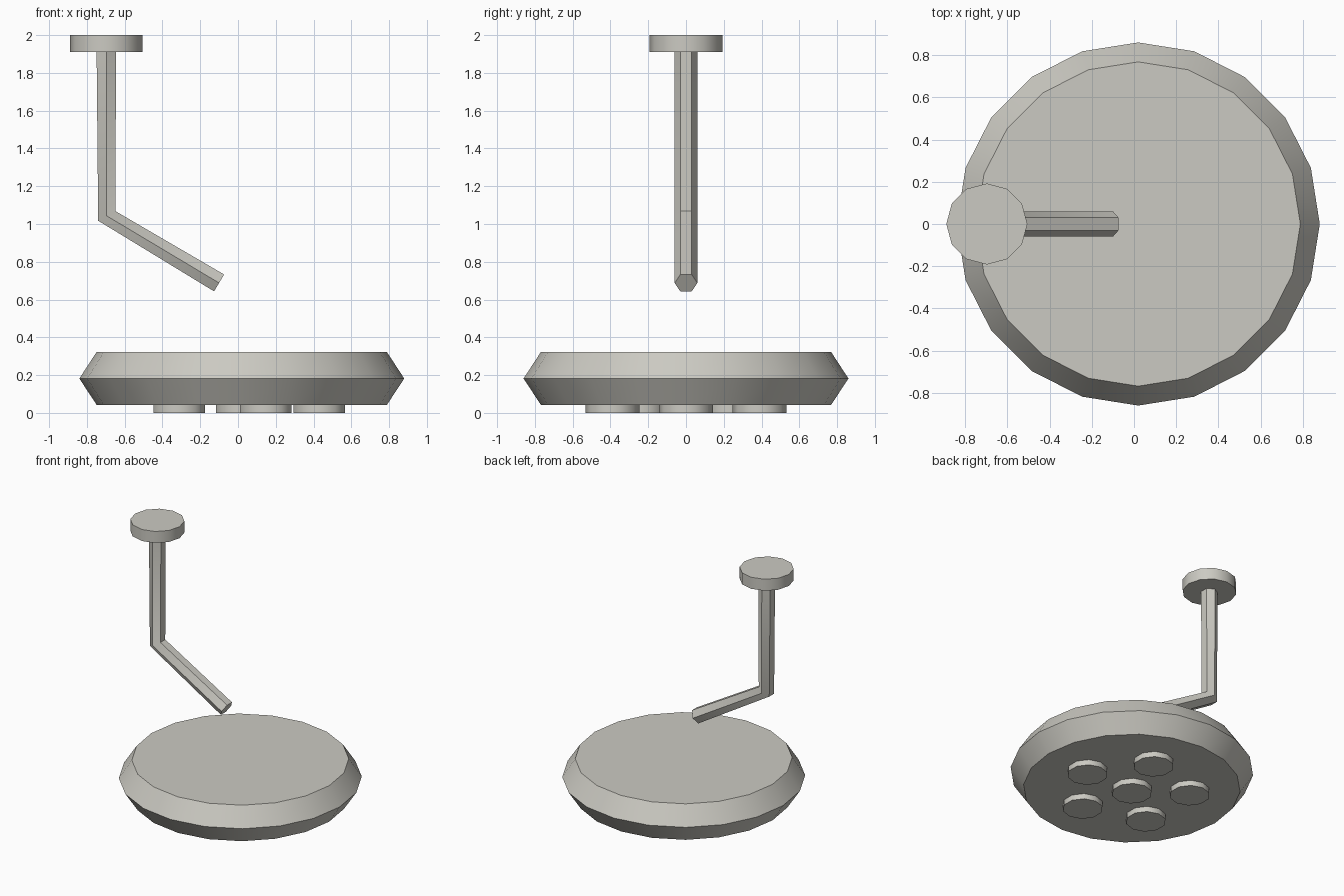
import bpy, bmesh, math
from mathutils import Vector

if "Cube" in bpy.data.objects:
    bpy.data.objects.remove(bpy.data.objects["Cube"])

grey = bpy.data.materials.new("light_warm_grey")
grey.diffuse_color = (0.60, 0.59, 0.54, 1)
grey.use_nodes = True
grey.node_tree.nodes["Principled BSDF"].inputs["Base Color"].default_value = grey.diffuse_color


def loft(name, rings):
    """Skin a list of equal-sized point rings and cap both ends."""
    bm = bmesh.new()
    loops = [[bm.verts.new(p) for p in ring] for ring in rings]
    n = len(loops[0])
    for a, b in zip(loops, loops[1:]):
        for i in range(n):
            j = (i + 1) % n
            bm.faces.new((a[i], a[j], b[j], b[i]))
    bm.faces.new(loops[0])
    bm.faces.new(loops[-1])
    bmesh.ops.recalc_face_normals(bm, faces=bm.faces)
    # round sides are smooth, corners over 40 degrees stay sharp
    for f in bm.faces:
        f.smooth = True
    for e in bm.edges:
        e.smooth = e.calc_face_angle(0) < math.radians(40)
    mesh = bpy.data.meshes.new(name)
    bm.to_mesh(mesh)
    bm.free()
    mesh.materials.append(grey)
    obj = bpy.data.objects.new(name, mesh)
    bpy.context.collection.objects.link(obj)
    return obj


def ring(centre, radius, sides, u=(0, 1, 0), v=(-1, 0, 0)):
    c, u, v = Vector(centre), Vector(u), Vector(v)
    angles = [2 * math.pi * i / sides for i in range(sides)]
    return [c + radius * (u * math.cos(a) + v * math.sin(a)) for a in angles]


def turned(name, x, y, profile, sides):
    """Upright turned part from (radius, z) pairs."""
    return loft(name, [ring((x, y, z), r, sides) for r, z in profile])


HEAD_X = 0.02

# Lamp head with bevelled rim
turned("lamp_head", HEAD_X, 0, [(0.768, 0.042), (0.86, 0.182), (0.768, 0.323)], 20)

# Bulb discs under the head: one in the middle, five around it
disc = [(0.143, 0.0), (0.143, 0.06)]
turned("bulb_centre", HEAD_X, 0, disc, 10)
for i in range(5):
    a = 2 * math.pi * i / 5
    turned(f"bulb_{i + 1}", HEAD_X + 0.41 * math.cos(a), 0.41 * math.sin(a), disc, 10)

# Ceiling mount
turned("ceiling_mount", -0.697, 0, [(0.192, 1.91), (0.192, 2.0)], 12)

# Bent hexagonal arm, with a cross-section at each path point
path = [Vector(p) for p in ((-0.697, 0, 1.95), (-0.695, 0, 1.043), (-0.10, 0, 0.688))]
d1 = (path[1] - path[0]).normalized()
d2 = (path[2] - path[1]).normalized()
side = Vector((0, 1, 0))
rings = [ring(p, 0.06, 6, side, d.cross(side))
         for p, d in zip(path, (d1, (d1 + d2).normalized(), d2))]
loft("arm", rings)
